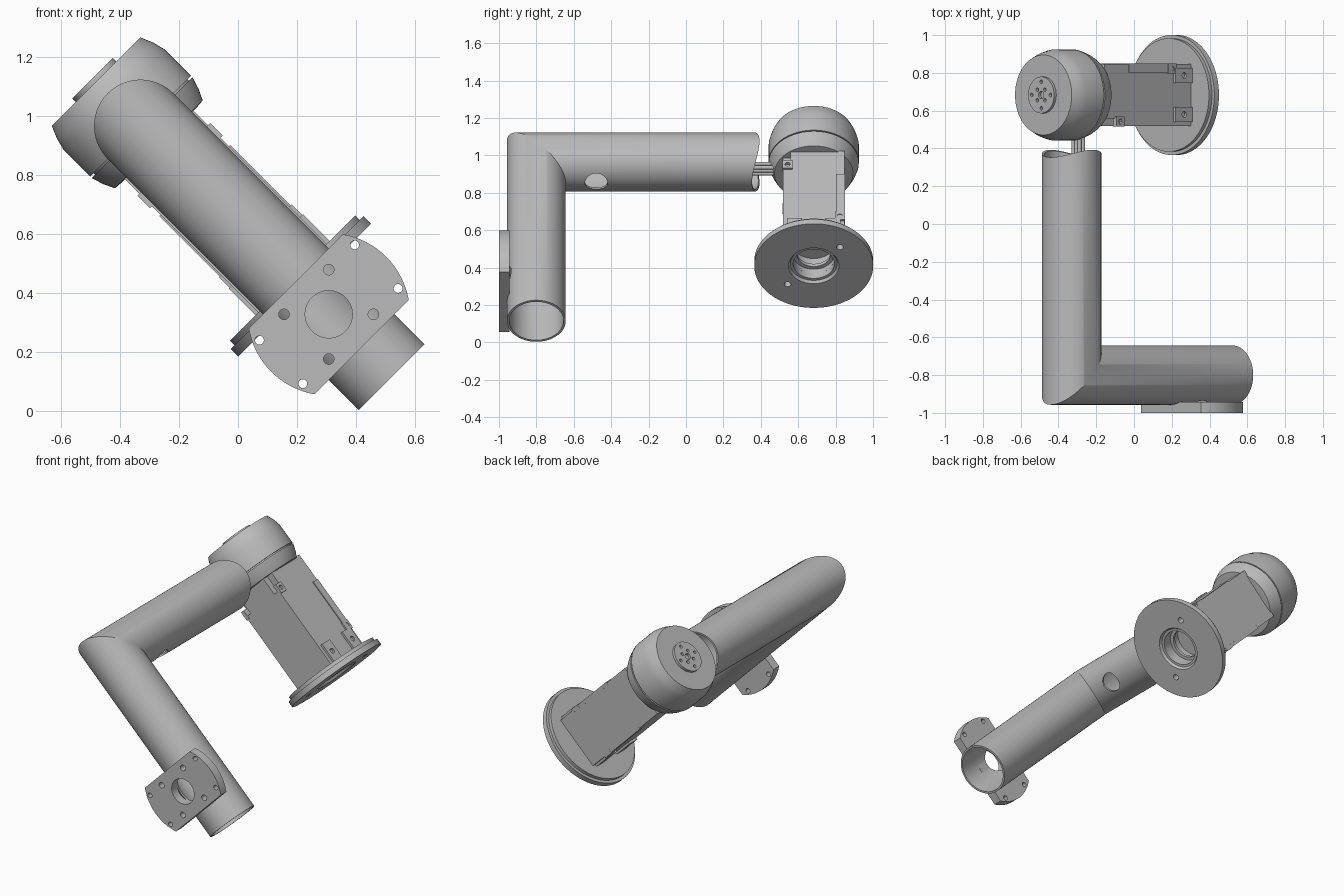
import bpy, bmesh
from math import pi, sin, cos, sqrt, asin
from mathutils import Matrix, Vector

cube = bpy.data.objects.get("Cube")
if cube:
    bpy.data.objects.remove(cube, do_unlink=True)

grey = bpy.data.materials.new("plain_grey")
grey.use_nodes = True
grey.diffuse_color = (0.5, 0.5, 0.5, 1)
grey.node_tree.nodes["Principled BSDF"].inputs["Base Color"].default_value = grey.diffuse_color

# Parts are laid out with x along the lower arm, then tilted 45 degrees
PLACE = Matrix.Translation((-0.33, 0, 0.965)) @ Matrix.Rotation(pi / 4, 4, 'Y')
HEAD_Y = 0.683
ARM_Y = -0.8


def finish(name, bm):
    bmesh.ops.remove_doubles(bm, verts=bm.verts, dist=1e-5)
    bmesh.ops.recalc_face_normals(bm, faces=bm.faces)
    bm.transform(PLACE)
    mesh = bpy.data.meshes.new(name)
    bm.to_mesh(mesh)
    bm.free()
    mesh.materials.append(grey)
    ob = bpy.data.objects.new(name, mesh)
    bpy.context.collection.objects.link(ob)
    return ob


def select(ob):
    bpy.ops.object.select_all(action='DESELECT')
    ob.select_set(True)
    bpy.context.view_layer.objects.active = ob


def smooth(ob):
    select(ob)
    bpy.ops.object.shade_smooth_by_angle(angle=0.5)


def cut(ob, cutters):
    for c in cutters:
        mod = ob.modifiers.new("cut", 'BOOLEAN')
        mod.operation, mod.solver, mod.object = 'DIFFERENCE', 'EXACT', c
        select(ob)
        bpy.ops.object.modifier_apply(modifier=mod.name)
        bpy.data.objects.remove(c, do_unlink=True)


def box(name, x, y, z):
    bm = bmesh.new()
    bmesh.ops.create_cube(bm, size=1)
    for v in bm.verts:
        v.co = [lo + (hi - lo) * (c + 0.5) for c, (lo, hi) in zip(v.co, (x, y, z))]
    return finish(name, bm)


def rod(name, start, end, r, sides=32):
    a, b = Vector(start), Vector(end)
    bm = bmesh.new()
    bmesh.ops.create_cone(bm, cap_ends=True, segments=sides, radius1=r, radius2=r, depth=(b - a).length)
    turn = (b - a).to_track_quat('Z', 'Y').to_matrix().to_4x4()
    bm.transform(Matrix.Translation((a + b) / 2) @ turn)
    return finish(name, bm)


def lathe(name, profile, closed=False, sides=72):
    bm = bmesh.new()
    vs = [bm.verts.new((s, HEAD_Y, r)) for s, r in profile]
    pairs = list(zip(vs, vs[1:])) + ([(vs[-1], vs[0])] if closed else [])
    es = [bm.edges.new(p) for p in pairs]
    bmesh.ops.spin(bm, geom=vs + es, cent=(0, HEAD_Y, 0), axis=(1, 0, 0), angle=2 * pi, steps=sides)
    return finish(name, bm)


# Mitred arm tube: outer and inner skins, one end square and one end scooped
def arm_tube(r_out, r_in, length, scoop, n=96):
    bm = bmesh.new()
    loops = []
    for r, flip in ((r_out, False), (r_in, True)):
        rings = [[], [], []]
        for i in range(n):
            c, s = r * cos(2 * pi * i / n), r * sin(2 * pi * i / n)
            end_y = HEAD_Y - sqrt(scoop ** 2 - s ** 2)
            for ring, co in zip(rings, ((length, ARM_Y + c, s), (c, ARM_Y + c, s), (c, end_y, s))):
                ring.append(bm.verts.new(co))
        loops += rings[::-1] if flip else rings
    for a, b in zip(loops, loops[1:] + loops[:1]):
        for i in range(n):
            j = (i + 1) % n
            bm.faces.new((a[i], a[j], b[j], b[i]))
    return finish("arm_tube", bm)


tube = arm_tube(0.157, 0.145, 1.202, 0.33)
FLANGE_X = 0.901
cut(tube, [rod("cutter", (0.05, -0.48, 0), (0.3, -0.48, 0), 0.06),
           rod("cutter", (FLANGE_X, -1.05, 0), (FLANGE_X, ARM_Y, 0), 0.08, 48)])
smooth(tube)

# Mounting flange: disc with two flat sides and bolt holes
bm = bmesh.new()
R, HALF = 0.275, 0.157
lim = asin(HALF / R)
outline = []
for base in (pi / 2, 3 * pi / 2):
    for i in range(25):
        a = base - lim + 2 * lim * i / 24
        outline.append(bm.verts.new((FLANGE_X + R * cos(a), -1, R * sin(a))))
face = bm.faces.new(outline)
ext = bmesh.ops.extrude_face_region(bm, geom=[face])
bmesh.ops.translate(bm, vec=(0, 0.057, 0), verts=[g for g in ext["geom"] if isinstance(g, bmesh.types.BMVert)])
flange = finish("mounting_flange", bm)
holes = [(0, 0, 0.08)]
for sx in (-1, 1):
    for sz in (-1, 1):
        holes += [(sx * 0.107, sz * 0.107, 0.018), (sx * 0.104, sz * 0.228, 0.015)]
cut(flange, [rod("cutter", (FLANGE_X + x, -1.1, z), (FLANGE_X + x, -0.9, z), r, 48 if r > 0.05 else 20)
             for x, z, r in holes])
smooth(flange)

# Wrist housing with a seam groove
smooth(lathe("wrist_housing", [(-0.212, 0), (-0.212, 0.212), (-0.17, 0.23), (-0.127, 0.241), (0, 0.241),
                               (0, 0.225), (0.008, 0.225), (0.008, 0.241), (0.05, 0.228),
                               (0.088, 0.21), (0.09, 0.18), (0.09, 0)]))

# Wrist cap with a bolt circle
cap = lathe("wrist_cap", [(-0.2, 0), (-0.2, 0.097), (-0.229, 0.097), (-0.229, 0)])
cap_holes = [(0, 0, 0.02)]
for i in range(4):
    a = i * pi / 2
    cap_holes.append((0.07 * cos(a), 0.07 * sin(a), 0.01))
    cap_holes.append((0.04 * cos(a + pi / 4), 0.04 * sin(a + pi / 4), 0.01))
cut(cap, [rod("cutter", (-0.26, HEAD_Y + y, z), (-0.21, HEAD_Y + y, z), r, 16) for y, z, r in cap_holes])
smooth(cap)

# Gripper body with bore
body = box("gripper_body", (0.08, 0.735), (HEAD_Y - 0.165, HEAD_Y + 0.165), (-0.164, 0.164))
cut(body, [rod("cutter", (0.62, HEAD_Y, 0), (0.8, HEAD_Y, 0), 0.11, 72)]
    + [box("cutter", (0.05, 0.2), (HEAD_Y - 0.2, HEAD_Y - 0.125), (z, z + 0.1)) for z in (-0.22, 0.12)])
smooth(body)
smooth(lathe("bore_ring", [(0.68, 0.09), (0.68, 0.112), (0.7, 0.112), (0.7, 0.09)], True))

# Bolted feet, side rails and connector blocks on both faces of the body
for side, sz in (("upper", 1), ("lower", -1)):
    z = sorted((sz * 0.15, sz * 0.178))
    for sy in (-1, 1):
        y = HEAD_Y + sy * 0.103
        foot = box(side + "_foot", (0.6, 0.73), (y - 0.04, y + 0.04), z)
        cut(foot, [rod("cutter", (0.665, y, sz * 0.16), (0.665, y, sz * 0.2), 0.016, 16)])
    box(side + "_rail", (0.26, 0.6), (HEAD_Y + 0.12, HEAD_Y + 0.166), sorted((sz * 0.15, sz * 0.17)))
    for x, y in ((0.19, HEAD_Y - 0.14), (0.58, HEAD_Y + 0.14)):
        lug = box(side + "_lug", (x - 0.03, x + 0.03), (y - 0.027, y + 0.027), sorted((sz * 0.15, sz * 0.174)))
        cut(lug, [rod("cutter", (x, y, sz * 0.158), (x, y, sz * 0.2), 0.014, 16)])

# Stepped tool disc with a central bore and two pin holes
disc = lathe("tool_disc", [(0.728, 0.11), (0.728, 0.30), (0.75, 0.30), (0.75, 0.318), (0.785, 0.318),
                           (0.785, 0.135), (0.77, 0.125), (0.77, 0.11)], True, 96)
cut(disc, [rod("cutter", (0.7, HEAD_Y + s * 0.14, s * 0.14), (0.82, HEAD_Y + s * 0.14, s * 0.14), 0.018, 20)
           for s in (-1, 1)])
smooth(disc)

# Cable bundle between arm and wrist
for dx in (-0.014, 0.014):
    for z in (-0.022, 0, 0.022):
        smooth(rod("cable", (0.05 + dx, 0.34, z), (0.05 + dx, 0.48, z), 0.011, 12))
